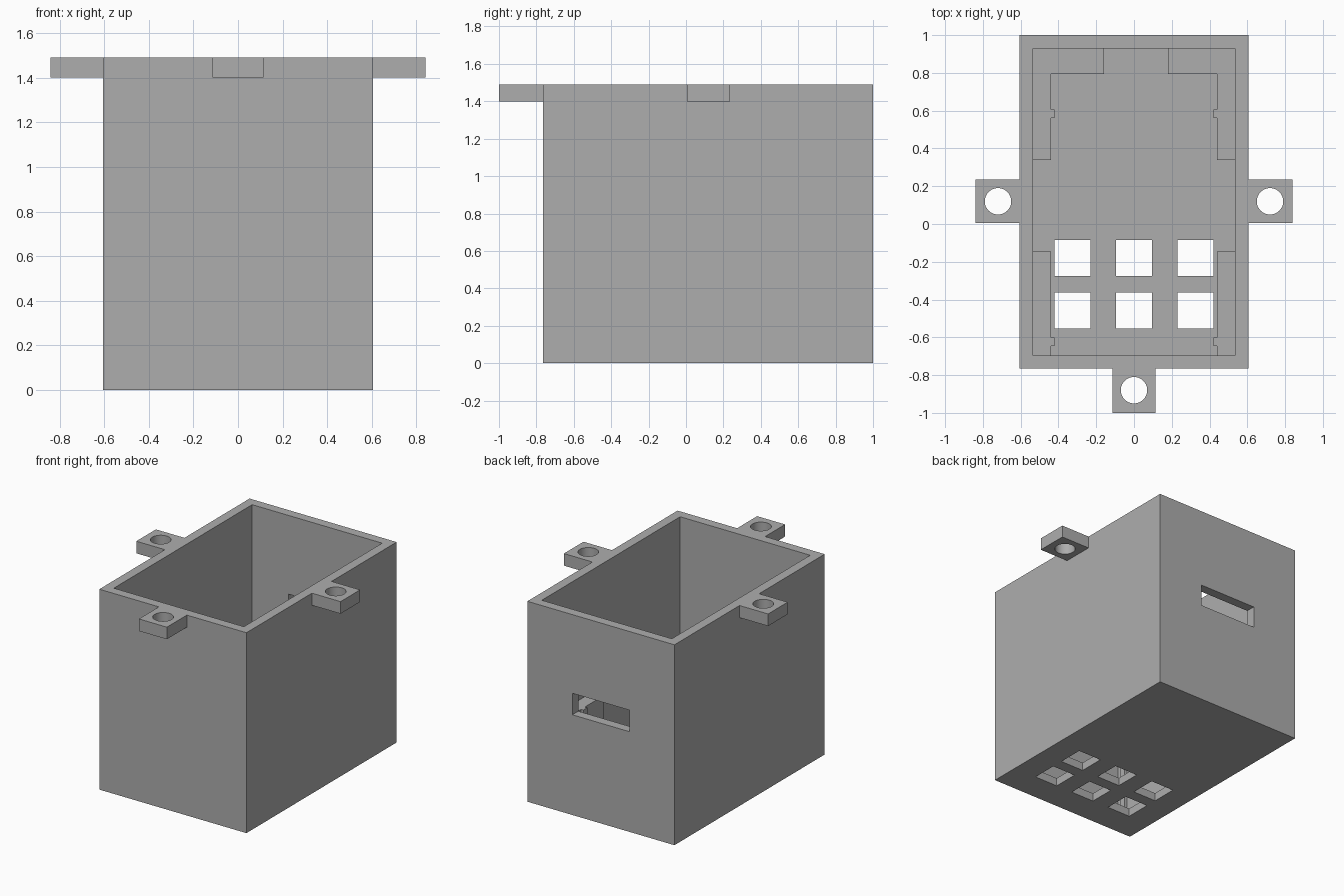
import bpy

cube = bpy.data.objects.get("Cube")
if cube:
    bpy.data.objects.remove(cube, do_unlink=True)

grey = bpy.data.materials.new("plain grey")
grey.use_nodes = True
colour = (0.42, 0.42, 0.42, 1)
grey.diffuse_color = colour
grey.node_tree.nodes["Principled BSDF"].inputs["Base Color"].default_value = colour

WIDTH, FRONT, BACK, TOP = 0.605, -0.765, 1.0, 1.49   # outer shell
IN_X, IN_FRONT, IN_BACK, FLOOR = 0.535, -0.695, 0.93, 0.06
LEDGE_TOP = 0.58
TAB_BASE = 1.40


def box(name, x, y, z):
    """Box from three (low, high) ranges."""
    bpy.ops.mesh.primitive_cube_add(size=1)
    ob = bpy.context.object
    ob.name = name
    for v in ob.data.vertices:
        v.co = [r[0] if c < 0 else r[1] for c, r in zip(v.co, (x, y, z))]
    ob.data.materials.append(grey)
    return ob


def cylinder(name, x, y, z, radius):
    bpy.ops.mesh.primitive_cylinder_add(vertices=48, radius=radius, depth=0.3, location=(x, y, z))
    ob = bpy.context.object
    ob.name = name
    ob.data.materials.append(grey)
    return ob


def cut(target, cutter):
    mod = target.modifiers.new("cut", 'BOOLEAN')
    mod.operation = 'DIFFERENCE'
    mod.solver = 'EXACT'
    mod.object = cutter
    bpy.context.view_layer.objects.active = target
    bpy.ops.object.modifier_apply(modifier=mod.name)
    bpy.data.objects.remove(cutter, do_unlink=True)


# Open-topped shell
shell = box("box_shell", (-WIDTH, WIDTH), (FRONT, BACK), (0, TOP))
cut(shell, box("cavity", (-IN_X, IN_X), (IN_FRONT, IN_BACK), (FLOOR, TOP + 0.2)))

# Slot through the back wall
cut(shell, box("back_slot", (-0.235, 0.235), (0.85, 1.1), (0.745, 0.905)))

# Two rows of square floor openings
for x in (-0.325, 0, 0.325):
    for y in (-0.18, -0.457):
        cut(shell, box("floor_hole", (x - 0.095, x + 0.095), (y - 0.095, y + 0.095), (-0.1, 0.15)))

# Mounting tabs with screw holes
tabs = {
    "front_tab": ((-0.115, 0.115), (-1.0, FRONT), (0, -0.88)),
    "left_tab": ((WIDTH, 0.84), (0.005, 0.235), (0.72, 0.12)),
    "right_tab": ((-0.84, -WIDTH), (0.005, 0.235), (-0.72, 0.12)),
}
for name, (x, y, hole) in tabs.items():
    tab = box(name, x, y, (TAB_BASE, TOP))
    cut(tab, cylinder("screw_hole", hole[0], hole[1], TAB_BASE, 0.07))
    bpy.ops.object.select_all(action='DESELECT')
    tab.select_set(True)
    bpy.context.view_layer.objects.active = tab
    bpy.ops.object.shade_smooth_by_angle(angle=0.6)

# Inner support ledges and small ribs, mirrored left and right
for side, label in ((1, "left"), (-1, "right")):
    def inner(name, near, far, y):
        box(f"{label}_{name}", sorted((side * near, side * far)), y, (FLOOR, LEDGE_TOP))

    inner("front_ledge", 0.44, IN_X, (IN_FRONT, -0.145))
    inner("back_ledge", 0.44, IN_X, (0.34, IN_BACK))
    inner("rear_wall_ledge", 0.18 if side > 0 else 0.16, 0.44, (0.795, IN_BACK))
    inner("front_rib", 0.42, 0.44, (-0.645, -0.6))
    inner("back_rib", 0.42, 0.44, (0.56, 0.605))
